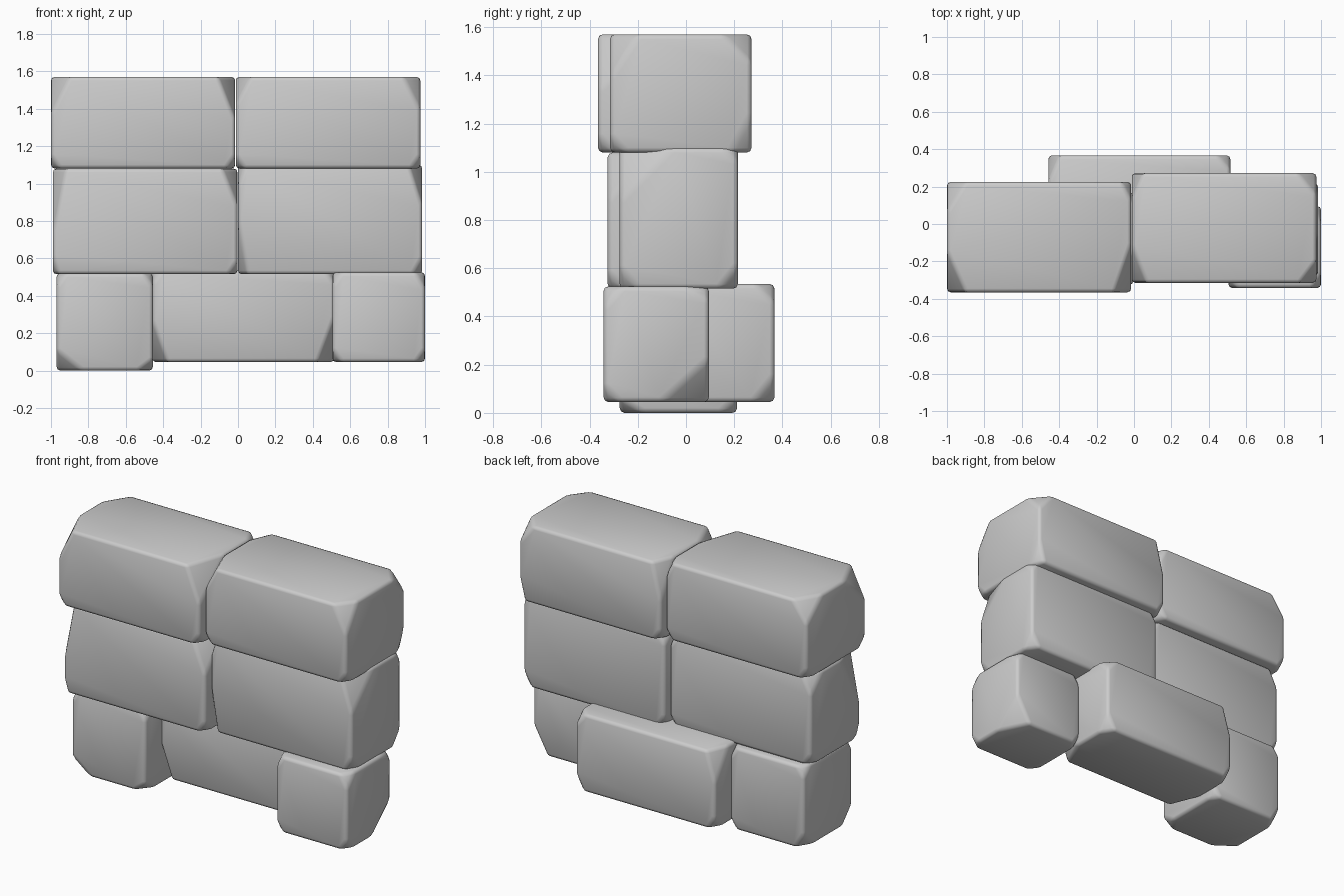
import bpy, bmesh
from mathutils import Vector

if "Cube" in bpy.data.objects:
    bpy.data.objects.remove(bpy.data.objects["Cube"])

DEFAULT = (.05, .07, .07)


def stone(name, lo, hi, cuts):
    """Box from lo to hi; each corner (e.g. '+-+') is chipped off by (dx, dy, dz)."""
    lo, hi = Vector(lo), Vector(hi)
    bm = bmesh.new()
    bmesh.ops.create_cube(bm, size=1)
    for v in bm.verts:
        v.co = Vector([(lo[i] + hi[i]) / 2 + v.co[i] * (hi[i] - lo[i]) for i in range(3)])
    for a in '-+':
        for b in '-+':
            for c in '-+':
                key = a + b + c
                d = cuts.get(key, DEFAULT)
                s = [1 if k == '+' else -1 for k in key]
                corner = Vector([hi[i] if s[i] > 0 else lo[i] for i in range(3)])
                n = Vector([s[i] / d[i] for i in range(3)]).normalized()
                p = corner - Vector((s[0] * d[0], 0, 0))
                geom = bm.verts[:] + bm.edges[:] + bm.faces[:]
                r = bmesh.ops.bisect_plane(bm, geom=geom, plane_co=p, plane_no=n, clear_outer=True)
                rim = [e for e in r['geom_cut'] if isinstance(e, bmesh.types.BMEdge)]
                bmesh.ops.edgeloop_fill(bm, edges=rim)
    bmesh.ops.recalc_face_normals(bm, faces=bm.faces[:])
    for f in bm.faces:
        f.smooth = True
    me = bpy.data.meshes.new(name)
    bm.to_mesh(me)
    bm.free()
    ob = bpy.data.objects.new(name, me)
    bpy.context.collection.objects.link(ob)
    # worn rounded edges
    bev = ob.modifiers.new("worn_edges", 'BEVEL')
    bev.width = .02
    bev.segments = 2
    bev.limit_method = 'ANGLE'
    bev.angle_limit = .1


# top course
stone("top_left_stone", (-1, -.365, 1.08), (-.015, .225, 1.57), {
    '--+': (.1, .22, .2), '+-+': (.09, .26, .23), '-++': (.1, .16, .14), '+++': (.05, .1, .1)})
stone("top_right_stone", (-.012, -.315, 1.08), (.975, .272, 1.57), {
    '--+': (.08, .2, .15), '+-+': (.09, .12, .18), '-++': (.06, .14, .24),
    '+++': (.1, .12, .12), '++-': (.04, .09, .16)})

# middle course
stone("middle_left_stone", (-.99, -.325, .515), (-.003, .17, 1.08), {
    '--+': (.07, .2, .36), '+-+': (.08, .18, .2), '---': (.03, .07, .1), '-++': (.06, .12, .12)})
stone("middle_right_stone", (0, -.275, .515), (.985, .215, 1.1), {
    '+-+': (.07, .22, .22), '--+': (.04, .1, .12), '---': (.05, .1, .3),
    '+--': (.05, .08, .09), '++-': (.06, .08, .1), '+++': (.04, .06, .06)})

# bottom course
stone("bottom_left_stone", (-.97, -.275, 0), (-.455, .212, .52), {
    '---': (.14, .1, .11), '+--': (.08, .1, .06), '-+-': (.06, .1, .1)})
stone("bottom_middle_stone", (-.458, -.12, .045), (.515, .367, .535), {
    '---': (.08, .2, .22), '+--': (.09, .2, .24), '++-': (.06, .09, .11),
    '-+-': (.05, .08, .08), '-++': (.06, .14, .2), '+++': (.07, .08, .08)})
stone("bottom_right_stone", (.505, -.342, .045), (1, .095, .525), {
    '++-': (.1, .2, .18), '+-+': (.05, .08, .09), '+++': (.04, .1, .06)})
